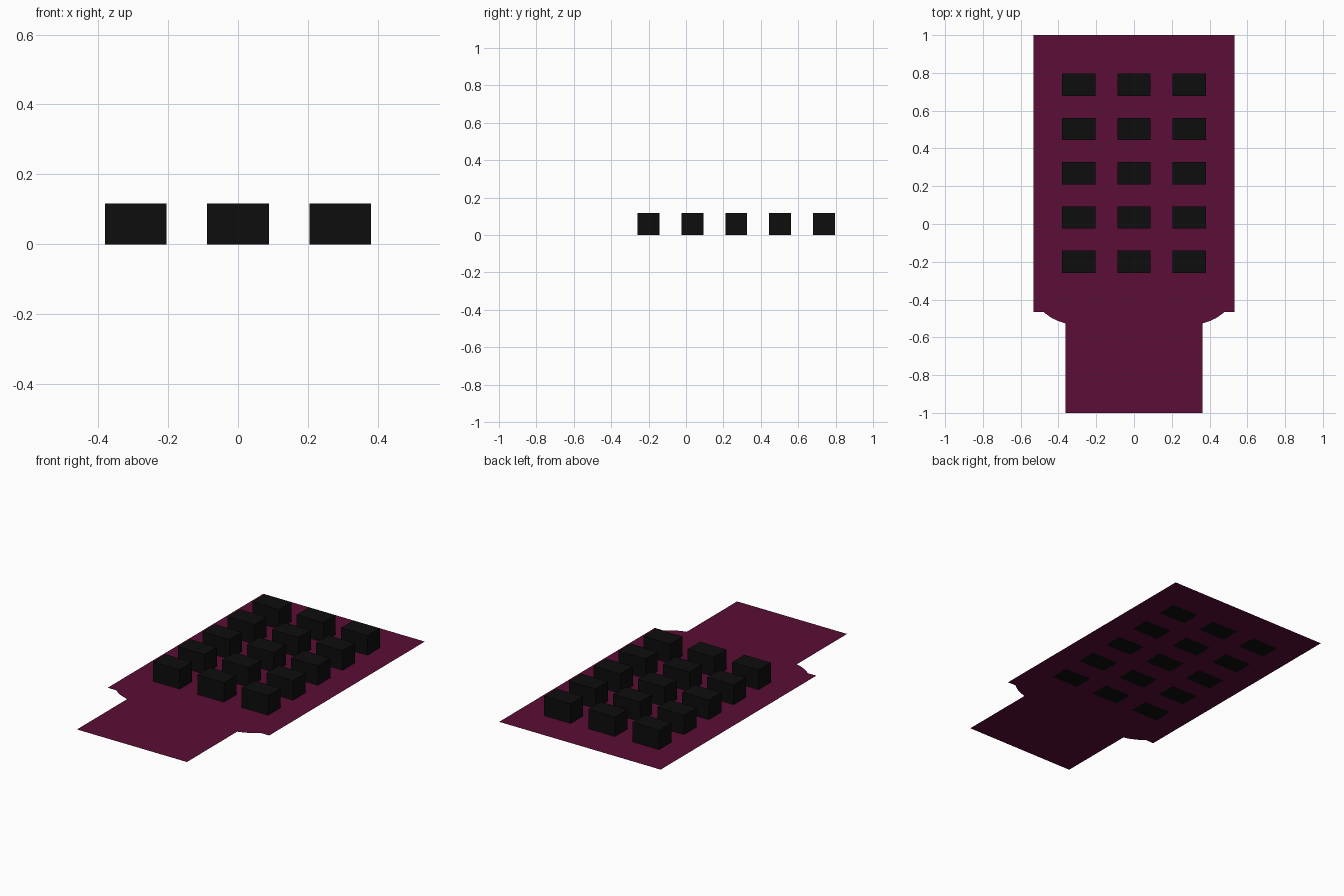
import bpy, bmesh

if "Cube" in bpy.data.objects:
    bpy.data.objects.remove(bpy.data.objects["Cube"])

def material(name, color):
    m = bpy.data.materials.new(name)
    m.diffuse_color = (*color, 1)
    m.use_nodes = True
    m.node_tree.nodes["Principled BSDF"].inputs["Base Color"].default_value = m.diffuse_color
    return m

def add_object(name, bm, mat):
    mesh = bpy.data.meshes.new(name)
    bm.to_mesh(mesh)
    bm.free()
    mesh.materials.append(mat)
    obj = bpy.data.objects.new(name, mesh)
    bpy.context.collection.objects.link(obj)
    return obj

plum = material("plum", (0.105, 0.004, 0.037))
black = material("black", (0.004, 0.004, 0.004))

# Flat base sheet: wide body, rounded shoulders, narrower tongue
right = [(0.363, -1), (0.363, -0.526), (0.40, -0.514), (0.435, -0.498),
         (0.465, -0.477), (0.477, -0.467), (0.533, -0.467), (0.533, 1)]
outline = right + [(-x, y) for x, y in reversed(right)]
bm = bmesh.new()
bm.faces.new([bm.verts.new((x, y, 0.0006)) for x, y in outline])
bmesh.ops.triangulate(bm, faces=bm.faces[:])
add_object("base_sheet", bm, plum)

# Grid of blocks, 3 columns by 5 rows
W, D, H = 0.176, 0.117, 0.117
for row in range(5):
    for col in range(3):
        bm = bmesh.new()
        bmesh.ops.create_cube(bm, size=1)
        bmesh.ops.scale(bm, vec=(W, D, H), verts=bm.verts)
        bmesh.ops.translate(bm, vec=((col - 1) * 0.292, -0.2 + row * 0.2343, H / 2),
                            verts=bm.verts)
        add_object(f"block_{row + 1}_{col + 1}", bm, black)
